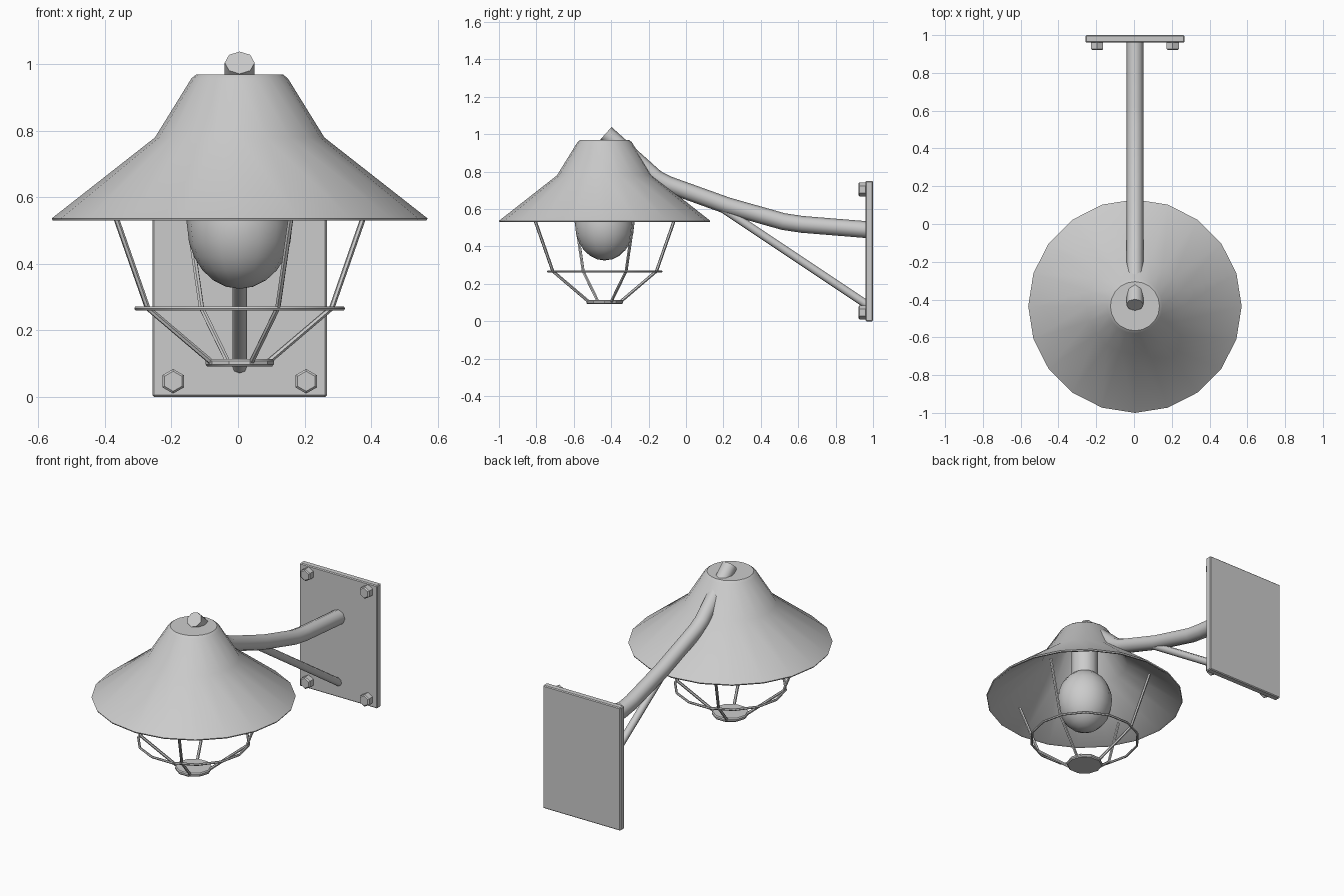
import bpy, bmesh, math
from mathutils import Matrix, Vector

if "Cube" in bpy.data.objects:
    bpy.data.objects.remove(bpy.data.objects["Cube"])

CX, CY = 0.005, -0.435   # lamp axis


def finish(obj, angle=35):
    bpy.ops.object.select_all(action='DESELECT')
    obj.select_set(True)
    bpy.context.view_layer.objects.active = obj
    bpy.ops.object.shade_smooth_by_angle(angle=math.radians(angle))
    return obj


def from_bmesh(name, bm, angle=35):
    bmesh.ops.recalc_face_normals(bm, faces=bm.faces)
    mesh = bpy.data.meshes.new(name)
    bm.to_mesh(mesh)
    bm.free()
    obj = bpy.data.objects.new(name, mesh)
    bpy.context.collection.objects.link(obj)
    return finish(obj, angle)


def lathe(name, profile, sides, closed=False):
    """Revolve (radius, z) points about the lamp axis; radius 0 ends are welded."""
    bm = bmesh.new()
    verts = [bm.verts.new((r, 0, z)) for r, z in profile]
    edges = [bm.edges.new(p) for p in zip(verts, verts[1:])]
    if closed:
        edges.append(bm.edges.new((verts[-1], verts[0])))
    bmesh.ops.spin(bm, geom=verts + edges, cent=(0, 0, 0), axis=(0, 0, 1),
                   angle=math.tau, steps=sides)
    bmesh.ops.remove_doubles(bm, verts=bm.verts, dist=1e-4)
    bmesh.ops.translate(bm, verts=bm.verts, vec=(CX, CY, 0))
    return from_bmesh(name, bm)


def tube(name, points, radius, res=2, cyclic=False):
    """Round bar along a path."""
    cu = bpy.data.curves.new(name, 'CURVE')
    cu.dimensions = '3D'
    cu.bevel_depth = radius
    cu.bevel_resolution = res
    cu.use_fill_caps = True
    sp = cu.splines.new('POLY')
    sp.points.add(len(points) - 1)
    for p, co in zip(sp.points, points):
        p.co = (*co, 1)
    sp.use_cyclic_u = cyclic
    obj = bpy.data.objects.new(name, cu)
    bpy.context.collection.objects.link(obj)
    bpy.ops.object.select_all(action='DESELECT')
    obj.select_set(True)
    bpy.context.view_layer.objects.active = obj
    bpy.ops.object.convert(target='MESH')
    return finish(bpy.context.view_layer.objects.active, 50)


def around(r, angle, z):
    return (CX + r * math.cos(angle), CY + r * math.sin(angle), z)


# Wall plate with softened edges
bm = bmesh.new()
bmesh.ops.create_cube(bm, size=1, matrix=Matrix.Translation((CX, 0.98, 0.375))
                      @ Matrix.Diagonal((0.524, 0.04, 0.75, 1)))
bmesh.ops.bevel(bm, geom=bm.edges[:], offset=0.005, segments=1, affect='EDGES')
from_bmesh("wall_plate", bm, 20)

# Hex bolts at the plate corners
for ix, x in enumerate((-0.195, 0.205)):
    for iz, z in enumerate((0.047, 0.705)):
        bm = bmesh.new()
        rot = Matrix.Rotation(math.pi / 2, 4, 'X')
        bmesh.ops.create_cone(bm, cap_ends=True, segments=6, radius1=0.037,
                              radius2=0.037, depth=0.042,
                              matrix=Matrix.Translation((x, 0.942, z)) @ rot)
        rim = [e for e in bm.edges if all(v.co.y < 0.93 for v in e.verts)]
        bmesh.ops.bevel(bm, geom=rim, offset=0.006, segments=1, affect='EDGES')
        from_bmesh(f"bolt_{ix}{iz}", bm, 20)

# Bent arm and diagonal brace
tube("arm", [(CX, -0.428, 1.005), (CX, -0.16, 0.765), (CX, -0.10, 0.733),
             (CX, 0.22, 0.618), (CX, 0.52, 0.533), (CX, 0.62, 0.518),
             (CX, 0.965, 0.49)], 0.045)
tube("brace", [(CX, 0.20, 0.60), (CX, 0.965, 0.09)], 0.022)

# Thin-walled flared shade, closed at the top
lathe("shade", [(0, 0.97), (0.13, 0.97), (0.145, 0.958), (0.255, 0.78),
                (0.565, 0.537), (0.562, 0.53), (0.548, 0.533),
                (0.247, 0.768), (0.135, 0.95), (0, 0.95)], 20)

# Bulb and its socket
bulb = [(0.158 * math.sin(math.pi * i / 12), 0.515 - 0.19 * math.cos(math.pi * i / 12))
        for i in range(13)]
lathe("bulb", bulb, 16)
lathe("socket", [(0, 0.66), (0.077, 0.66), (0.077, 0.955), (0, 0.955)], 12)

# Wire cage: hoop, bottom disc and four bent wires
tube("cage_hoop", [around(0.31, math.tau * i / 14, 0.266) for i in range(14)],
     0.007, res=1, cyclic=True)
lathe("cage_disc", [(0, 0.092), (0.098, 0.092), (0.103, 0.098), (0.103, 0.108),
                    (0.098, 0.114), (0, 0.114)], 10)
for k in range(4):
    a = math.radians(22.5 + 90 * k)
    tube(f"cage_wire_{k}", [around(0.42, a, 0.585), around(0.30, a, 0.268),
                            around(0.095, a, 0.107)], 0.0085, res=1)
